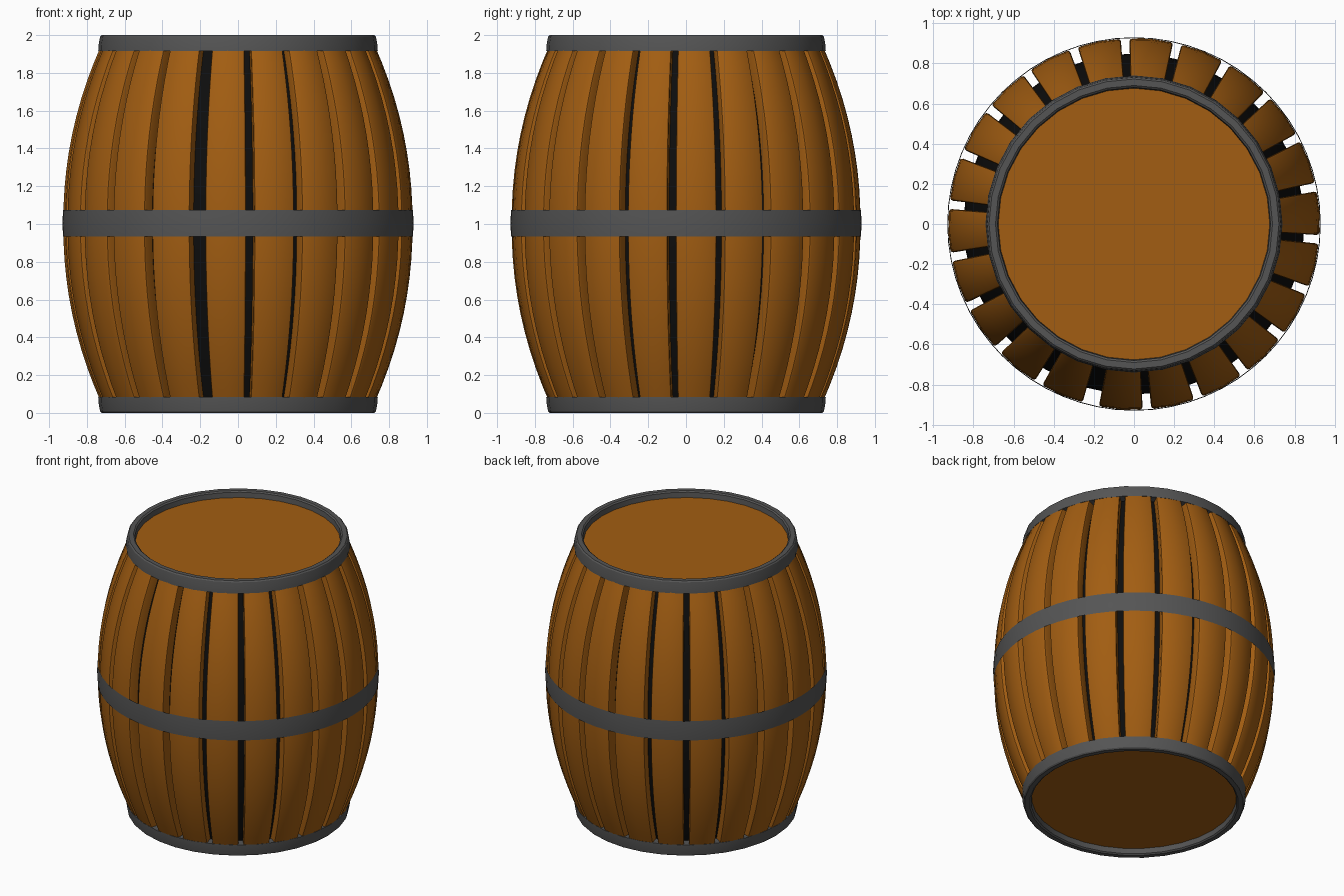
import bpy, bmesh, math

if "Cube" in bpy.data.objects:
    bpy.data.objects.remove(bpy.data.objects["Cube"])


def material(name, rgb):
    m = bpy.data.materials.new(name)
    m.diffuse_color = (*rgb, 1)
    m.use_nodes = True
    m.node_tree.nodes["Principled BSDF"].inputs["Base Color"].default_value = m.diffuse_color
    return m


WOOD = material("wood", (0.36, 0.11, 0.006))
IRON = material("iron", (0.09, 0.09, 0.09))
DARK = material("dark", (0.004, 0.004, 0.004))


def finish(name, bm, mat, angle=30):
    bmesh.ops.recalc_face_normals(bm, faces=bm.faces)
    me = bpy.data.meshes.new(name)
    bm.to_mesh(me)
    bm.free()
    me.materials.append(mat)
    ob = bpy.data.objects.new(name, me)
    bpy.context.collection.objects.link(ob)
    bpy.ops.object.select_all(action='DESELECT')
    ob.select_set(True)
    bpy.context.view_layer.objects.active = ob
    bpy.ops.object.shade_smooth_by_angle(angle=math.radians(angle))
    return ob


def lathe(name, profile, segs, mat, closed=False):
    """Revolve (radius, z) points about the z axis."""
    bm = bmesh.new()
    rings = []
    for r, z in profile:
        rings.append([bm.verts.new((r * math.cos(2 * math.pi * k / segs),
                                    r * math.sin(2 * math.pi * k / segs), z))
                      for k in range(segs)])
    pairs = list(zip(rings, rings[1:])) + ([(rings[-1], rings[0])] if closed else [])
    for a, b in pairs:
        for k in range(segs):
            n = (k + 1) % segs
            bm.faces.new((a[k], a[n], b[n], b[k]))
    return finish(name, bm, mat)


def bulge(z):
    """Outer barrel radius at height z."""
    return 0.924 - 0.19 * (abs(z - 1) / 0.92) ** 2.1


LOW, HIGH, ROWS = 0.05, 1.95, 20
HEIGHTS = [LOW + (HIGH - LOW) * i / ROWS for i in range(ROWS + 1)]

# Staves: bevelled cross-section swept along the bulge, one wider gap at the front
COUNT, PITCH, START, HALF, THICK = 22, 16.25, -102.25, 6.8, 0.085
SECTION = [(-HALF, -THICK), (-HALF, -0.014), (-HALF + 0.25, -0.004), (-HALF + 0.8, 0),
           (0, 0.002), (HALF - 0.8, 0), (HALF - 0.25, -0.004), (HALF, -0.014), (HALF, -THICK)]
for i in range(COUNT):
    mid = START + PITCH * (i + 0.5)
    bm = bmesh.new()
    rows = []
    for z in HEIGHTS:
        row = []
        for da, dr in SECTION:
            a, r = math.radians(mid + da), bulge(z) + dr
            row.append(bm.verts.new((r * math.cos(a), r * math.sin(a), z)))
        rows.append(row)
    for lo, hi in zip(rows, rows[1:]):
        for k in range(len(SECTION)):
            n = (k + 1) % len(SECTION)
            bm.faces.new((lo[k], lo[n], hi[n], hi[k]))
    bm.faces.new(rows[0])
    bm.faces.new(rows[-1])
    finish(f"stave_{i + 1:02d}", bm, WOOD)

# Dark lining seen through the gaps
lathe("inner_lining", [(bulge(z) - 0.075, z) for z in HEIGHTS], 44, DARK)

# Middle hoop: thin open sheet
lathe("middle_hoop", [(0.926, 0.933), (0.93, 1.003), (0.926, 1.073)], 64, IRON)

# End hoops and lids, mirrored top and bottom
RIM = [(0.74, 0.085), (0.738, 0.05), (0.73, 0.008), (0.722, 0.0),
       (0.69, 0.0), (0.68, 0.008), (0.672, 0.085)]
for side in ("bottom", "top"):
    def at(z, top=(side == "top")):
        return 2 - z if top else z
    lathe(side + "_hoop", [(r, at(z)) for r, z in RIM], 32, IRON, closed=True)
    bm = bmesh.new()
    bmesh.ops.create_circle(bm, cap_ends=True, segments=32, radius=0.68)
    for v in bm.verts:
        v.co.z = at(0.045)
    if side == "bottom":
        bmesh.ops.reverse_faces(bm, faces=bm.faces)
    finish(side + "_lid", bm, WOOD)
